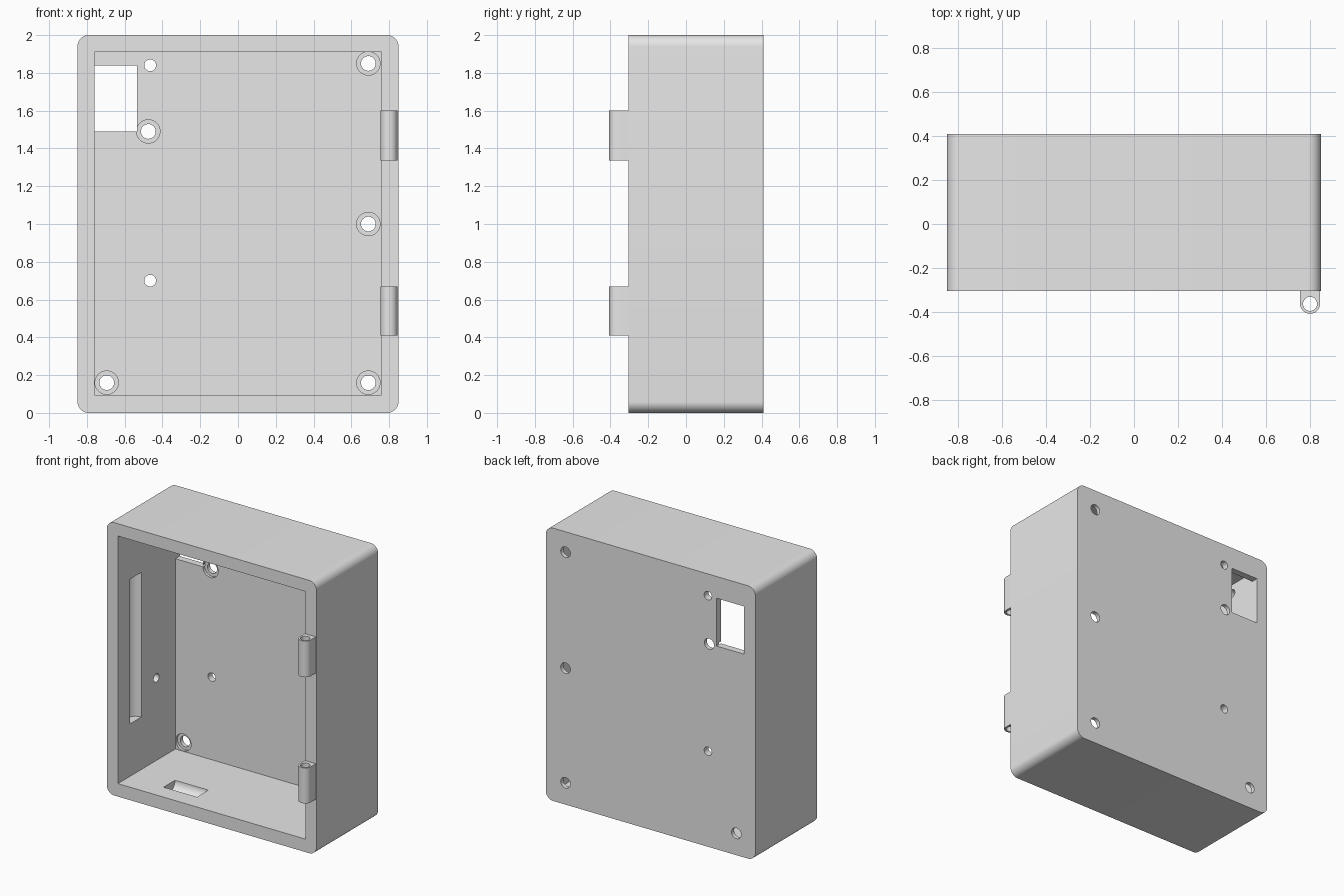
import bpy, bmesh, math
from mathutils import Vector, Matrix

cube = bpy.data.objects.get("Cube")
if cube:
    bpy.data.objects.remove(cube, do_unlink=True)

grey = bpy.data.materials.new("plain grey")
grey.use_nodes = True
grey.diffuse_color = (0.8, 0.8, 0.8, 1)
grey.node_tree.nodes["Principled BSDF"].inputs["Base Color"].default_value = (0.8, 0.8, 0.8, 1)


def add_object(name, bm):
    bmesh.ops.recalc_face_normals(bm, faces=bm.faces)
    mesh = bpy.data.meshes.new(name)
    bm.to_mesh(mesh)
    bm.free()
    mesh.materials.append(grey)
    obj = bpy.data.objects.new(name, mesh)
    bpy.context.collection.objects.link(obj)
    return obj


def box(name, low, high):
    low, high = Vector(low), Vector(high)
    bm = bmesh.new()
    size = Matrix.Diagonal((*(high - low), 1))
    bmesh.ops.create_cube(bm, size=1, matrix=Matrix.Translation((low + high) / 2) @ size)
    return add_object(name, bm)


def rod(name, start, end, radius):
    start, end = Vector(start), Vector(end)
    axis = end - start
    turn = axis.to_track_quat('Z', 'Y').to_matrix().to_4x4()
    bm = bmesh.new()
    bmesh.ops.create_cone(bm, cap_ends=True, segments=40, radius1=radius, radius2=radius,
                          depth=axis.length, matrix=Matrix.Translation((start + end) / 2) @ turn)
    return add_object(name, bm)


def extrude(name, outline, offset):
    bm = bmesh.new()
    face = bm.faces.new([bm.verts.new(p) for p in outline])
    moved = bmesh.ops.extrude_face_region(bm, geom=[face])["geom"]
    bmesh.ops.translate(bm, vec=offset, verts=[v for v in moved if isinstance(v, bmesh.types.BMVert)])
    # the source face stays as the starting cap
    return add_object(name, bm)


def cut(target, cutter):
    cutter.hide_render = True
    mod = target.modifiers.new("cut", 'BOOLEAN')
    mod.operation = 'DIFFERENCE'
    mod.solver = 'EXACT'
    mod.object = cutter
    bpy.context.view_layer.objects.active = target
    bpy.ops.object.modifier_apply(modifier=mod.name)
    bpy.data.objects.remove(cutter, do_unlink=True)


def smooth(obj):
    bpy.ops.object.select_all(action='DESELECT')
    obj.select_set(True)
    bpy.context.view_layer.objects.active = obj
    bpy.ops.object.shade_smooth_by_angle(angle=math.radians(30))


def arc(cx, cy, radius, first, last, steps):
    angles = [math.radians(first + (last - first) * i / steps) for i in range(steps + 1)]
    return [(cx + radius * math.cos(a), cy + radius * math.sin(a)) for a in angles]


FRONT, BACK, FLOOR_Y = -0.305, 0.41, 0.36
HALF, WALL, ROUND = 0.85, 0.09, 0.06

# Case body with rounded long edges
outline = []
for i, (sx, z) in enumerate([(1, 2 - ROUND), (-1, 2 - ROUND), (-1, ROUND), (1, ROUND)]):
    outline += arc(sx * (HALF - ROUND), z, ROUND, 90 * i, 90 * i + 90, 10)
case = extrude("case", [(x, FRONT, z) for x, z in outline], (0, BACK - FRONT, 0))

# Open interior and rear window
inner = HALF - WALL
cut(case, box("interior_cutter", (-inner, FRONT - 0.1, 0.095), (inner, FLOOR_Y, 1.91)))
cut(case, box("window_cutter", (-inner + 0.001, 0.3, 1.49), (-0.535, 0.5, 1.84)))

# Counterbored mounting holes through the back
for x, z in [(0.69, 1.85), (0.69, 1.0), (0.69, 0.16), (-0.695, 0.16), (-0.475, 1.49)]:
    cut(case, rod("counterbore_cutter", (x, 0.3, z), (x, FLOOR_Y + 0.02, z), 0.062))
    cut(case, rod("hole_cutter", (x, 0.3, z), (x, 0.5, z), 0.039))

# Small plain back holes and matching blind holes in the right wall
for z in (1.84, 0.7):
    cut(case, rod("small_hole_cutter", (-0.465, 0.3, z), (-0.465, 0.5, z), 0.031))
    cut(case, rod("blind_hole_cutter", (-inner + 0.05, 0.14, z), (-inner - 0.05, 0.14, z), 0.031))

# Round-bottomed grooves in the right wall and the floor
cut(case, rod("wall_groove_cutter", (-inner, -0.1, 0.48), (-inner, -0.1, 1.54), 0.066))
cut(case, rod("floor_groove_cutter", (-0.48, -0.11, 0.095), (-0.21, -0.11, 0.095), 0.066))
smooth(case)

# Hinge knuckles on the front left edge
PIN_X, PIN_Y, KNUCKLE = 0.8, -0.363, 0.045
profile = arc(PIN_X, PIN_Y, KNUCKLE, 180, 360, 20)
profile += [(PIN_X + KNUCKLE, FRONT), (PIN_X - KNUCKLE, FRONT)]
for name, low, high in [("lower_hinge", 0.41, 0.67), ("upper_hinge", 1.335, 1.6)]:
    hinge = extrude(name, [(x, y, low) for x, y in profile], (0, 0, high - low))
    cut(hinge, rod("pin_cutter", (PIN_X, PIN_Y, low - 0.1), (PIN_X, PIN_Y, high + 0.1), 0.032))
    smooth(hinge)
